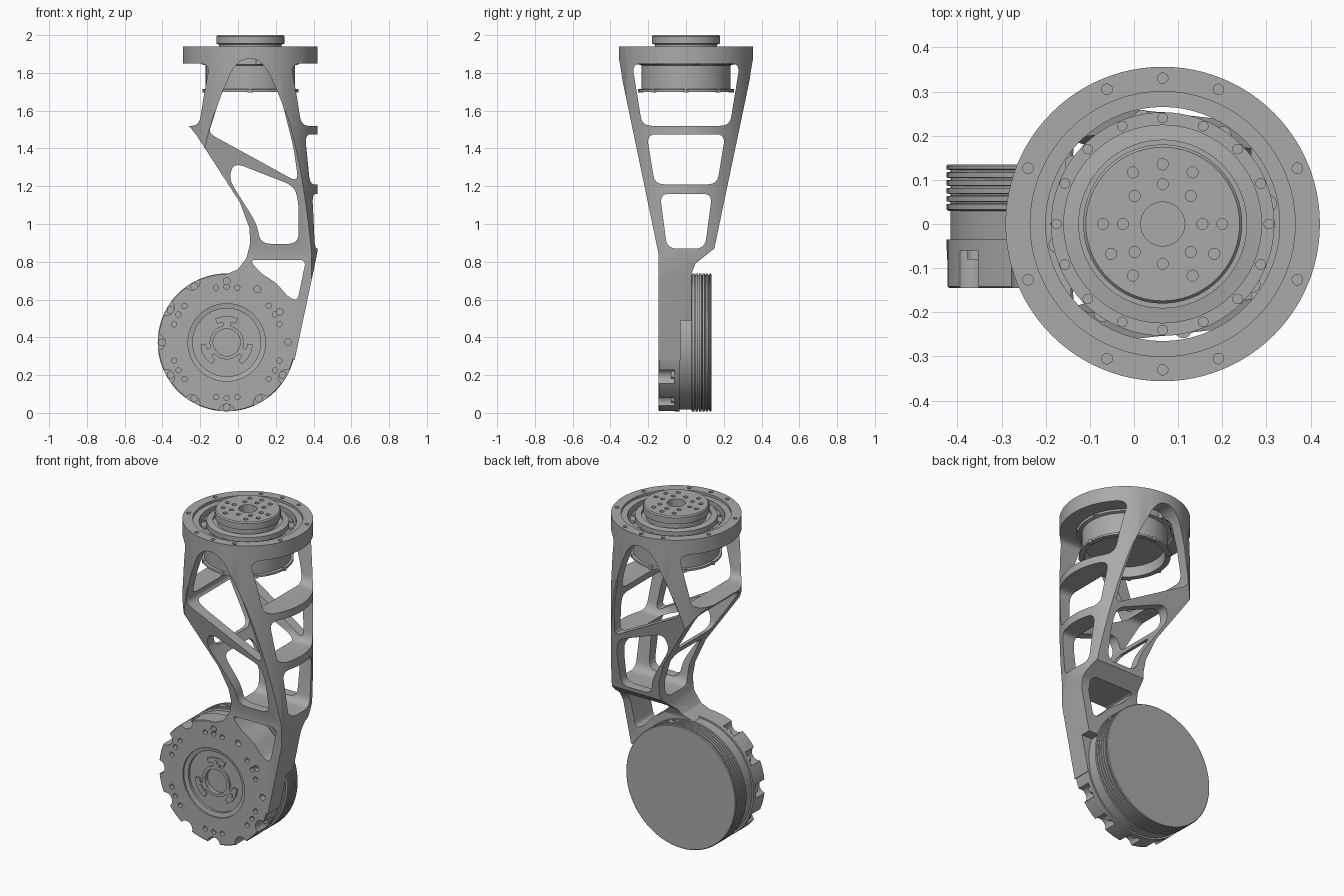
import bpy, bmesh, math
from mathutils import Vector

cube = bpy.data.objects.get("Cube")
if cube:
    bpy.data.objects.remove(cube, do_unlink=True)

grey = bpy.data.materials.new("machined grey")
grey.use_nodes = True
grey.diffuse_color = (0.4, 0.4, 0.4, 1)
grey.node_tree.nodes["Principled BSDF"].inputs["Base Color"].default_value = (0.4, 0.4, 0.4, 1)

TOP = (0.065, 0)        # x, y of the vertical joint axis
LOW = (-0.06, 0.373)    # x, z of the lower joint axis
PLACE = {"x": lambda u, v, h: (h, u, v),
         "y": lambda u, v, h: (u, h, v),
         "z": lambda u, v, h: (u, v, h)}


def make(name, bm):
    bmesh.ops.remove_doubles(bm, verts=bm.verts, dist=1e-5)
    bmesh.ops.recalc_face_normals(bm, faces=bm.faces)
    mesh = bpy.data.meshes.new(name)
    bm.to_mesh(mesh)
    bm.free()
    mesh.materials.append(grey)
    ob = bpy.data.objects.new(name, mesh)
    bpy.context.collection.objects.link(ob)
    return ob


def fillet(points, radius, steps=6):
    """Round the corners of a closed 2D outline."""
    out, n = [], len(points)
    for i in range(n):
        a, b, c = (Vector(points[j % n]) for j in (i - 1, i, i + 1))
        p = b + (a - b).normalized() * min(radius, (a - b).length * 0.45)
        q = b + (c - b).normalized() * min(radius, (c - b).length * 0.45)
        for s in range(steps + 1):
            t = s / steps
            out.append(p.lerp(b, t).lerp(b.lerp(q, t), t))
    return out


def add_prism(bm, points, axis, lo, hi):
    rows = [[bm.verts.new(PLACE[axis](p[0], p[1], h)) for p in points] for h in (lo, hi)]
    n = len(points)
    bm.faces.new(rows[0])
    bm.faces.new(rows[1][::-1])
    for i in range(n):
        j = (i + 1) % n
        bm.faces.new((rows[0][i], rows[0][j], rows[1][j], rows[1][i]))


def prism(name, points, axis, lo, hi, radius=0):
    bm = bmesh.new()
    add_prism(bm, fillet(points, radius) if radius else points, axis, lo, hi)
    return make(name, bm)


def circle(centre, r, n):
    return [(centre[0] + r * math.cos(math.tau * i / n),
             centre[1] + r * math.sin(math.tau * i / n)) for i in range(n)]


def polar(centre, r, degrees):
    a = math.radians(degrees)
    return (centre[0] + r * math.cos(a), centre[1] + r * math.sin(a))


def pins(name, spots, r, axis, lo, hi, n=16):
    """Several small cylinders in one object."""
    bm = bmesh.new()
    for spot in spots:
        add_prism(bm, circle(spot, r, n), axis, lo, hi)
    return make(name, bm)


def lathe(name, profile, axis, centre, n=72):
    """Revolve (radius, height) points around an axis."""
    bm = bmesh.new()
    rows = [[bm.verts.new(PLACE[axis](*c, h)) for c in circle(centre, r, n)] for r, h in profile]
    for a, b in zip(rows, rows[1:]):
        for i in range(n):
            j = (i + 1) % n
            bm.faces.new((a[i], a[j], b[j], b[i]))
    return make(name, bm)


def combine(ob, other, mode="DIFFERENCE"):
    other.hide_render = True
    mod = ob.modifiers.new("cut", "BOOLEAN")
    mod.operation, mod.object, mod.solver = mode, other, "EXACT"
    bpy.context.view_layer.update()
    mesh = bpy.data.meshes.new_from_object(ob.evaluated_get(bpy.context.evaluated_depsgraph_get()))
    ob.modifiers.clear()
    ob.data = mesh
    bpy.data.objects.remove(other, do_unlink=True)


# Leg frame: front outline, side taper and round column intersected
frame = prism("leg_frame", [
    (-0.3, 1.94), (0.44, 1.94), (0.43, 0.9), (0.41, 0.8), (0.3, 0.28), (0, 0.4), (-0.1, 0.7),
    (-0.06, 0.735), (0, 0.76), (0.045, 0.82), (0.065, 0.9), (0.06, 0.98), (0.01, 1.115),
    (-0.22, 1.47), (-0.255, 1.515), (-0.3, 1.53)], "y", -0.5, 0.5)
combine(frame, prism("side_taper", [
    (-0.36, 2), (0.36, 2), (0.355, 1.85), (0.15, 0.87), (0.1, 0.83), (0.05, 0.79), (0.03, 0.74),
    (0.03, 0.49), (-0.03, 0.49), (-0.03, 0.1), (-0.145, 0.1), (-0.145, 0.84), (-0.355, 1.85)],
    "x", -1, 1), "INTERSECT")
combine(frame, prism("column", circle(TOP, 0.356, 96), "z", 0, 3), "INTERSECT")

# Front windows, cut straight through the depth
arch = [(-0.155, 1.48), (-0.14, 1.53), (-0.087, 1.69), (-0.025, 1.83), (0.02, 1.868), (0.065, 1.878),
        (0.11, 1.868), (0.155, 1.82), (0.235, 1.64), (0.295, 1.4), (0.32, 1.22)]
middle = [(-0.05, 1.24), (-0.02, 1.325), (0.3, 1.2), (0.322, 1.1), (0.32, 0.895), (0.12, 0.895), (0.1, 1.0)]
low = [(0.06, 0.81), (0.36, 0.81), (0.315, 0.595), (0.27, 0.61), (0.2, 0.69), (0.12, 0.74)]
for pts, r in ((arch, 0.05), (middle, 0.055), (low, 0.035)):
    combine(frame, prism("front_window", pts, "y", -0.6, 0.6, r))

# Side windows, cut straight through the width
for bottom, top, w0, w1 in ((1.52, 1.85, 0.232, 0.285), (1.21, 1.475, 0.165, 0.208), (0.87, 1.16, 0.1, 0.138)):
    combine(frame, prism("side_window", [(-w0, bottom), (w0, bottom), (w1, top), (-w1, top)], "x", -1, 1, 0.05))

# Seats for the two joints and the bolt holes in the top ring
combine(frame, prism("motor_seat", circle(TOP, 0.265, 72), "z", 1.68, 3))
combine(frame, prism("ring_step", circle(TOP, 0.3, 72), "z", 1.925, 3))
combine(frame, prism("disc_seat", circle(LOW, 0.35, 72), "y", -1, 1))
ring_angles = [a for a in range(0, 720, 45) if a % 180 not in (0, 90)] + [180, 540]
combine(frame, pins("ring_holes", [polar(TOP, 0.33, a / 2) for a in ring_angles], 0.012, "z", 1.91, 2))

# Upper joint motor
upper = lathe("upper_motor", [
    (0, 1.76), (0.215, 1.76), (0.22, 1.7), (0.25, 1.7), (0.25, 1.712), (0.236, 1.715), (0.236, 1.84),
    (0.253, 1.845), (0.253, 1.9), (0.225, 1.9), (0.225, 1.93), (0.19, 1.935), (0.19, 1.92),
    (0.165, 1.92), (0.165, 1.95), (0.18, 1.955), (0.18, 1.993), (0.174, 2), (0, 2)], "z", TOP)
spots = [polar(TOP, 0.09, a) for a in range(0, 360, 45)]
spots += [polar(TOP, 0.135, a) for a in (0, 60, 90, 120, 180, 210, 240, 300, 330)]
combine(upper, pins("cap_holes", spots, 0.0125, "z", 1.97, 2.1))
combine(upper, prism("cap_bore", circle(TOP, 0.05, 32), "z", 1.9, 2.1))
around = [polar(TOP, 0.24, 22.5 * i) for i in range(16)]
pins("upper_motor_screws", around, 0.012, "z", 1.89, 1.908)
pins("upper_motor_lugs", [polar(TOP, 0.243, 11 + 45 * i) for i in range(8)], 0.02, "z", 1.845, 1.885)
pins("upper_motor_studs", around[::2], 0.014, "z", 1.695, 1.716)

# Lower joint motor, with cooling grooves round the rim
rim = [(0, -0.06), (0.355, -0.06), (0.355, 0.03), (0.36, 0.03)]
for i in range(5):
    y = 0.033 + 0.018 * i
    rim += [(0.365, y), (0.365, y + 0.012), (0.356, y + 0.013), (0.356, y + 0.017)]
lathe("lower_motor", rim + [(0.365, 0.124), (0.365, 0.131), (0.361, 0.135), (0, 0.135)], "y", LOW)

# Front flange with bolt pockets, hub recess and holes
flange = lathe("lower_flange", [
    (0, -0.1), (0.072, -0.1), (0.072, -0.125), (0.09, -0.125), (0.09, -0.115), (0.18, -0.115), (0.18, -0.13),
    (0.205, -0.135), (0.205, -0.145), (0.361, -0.145), (0.365, -0.141), (0.365, -0.035), (0, -0.035)], "y", LOW)
pockets = [polar(LOW, 0.368, a) for a in range(120, 331, 30)]
combine(flange, pins("bolt_pockets", pockets, 0.042, "y", -0.2, -0.06, 24))
small = [polar(LOW, 0.295, a + d) for a in (30, 90, 150, 210, 270, 330) for d in (-11, 0, 11)]
combine(flange, pins("flange_holes", small, 0.014, "y", -0.2, -0.12))
combine(flange, pins("bolt_holes", [polar(LOW, 0.325, a) for a in (0, 30, 60, 90)], 0.018, "y", -0.2, -0.11))
pins("flange_bolts", [polar(LOW, 0.343, a) for a in range(120, 331, 30)], 0.02, "y", -0.08, -0.055)

# Three T-shaped hub spokes with a screw each
for i in range(3):
    turn = math.radians(120 * i)
    tee = [(-0.02, 0.07), (0.02, 0.07), (0.02, 0.105), (0.05, 0.1), (0.06, 0.125), (0.02, 0.14),
           (-0.02, 0.14), (-0.06, 0.125), (-0.05, 0.1), (-0.02, 0.105)]
    pts = [(LOW[0] + u * math.cos(turn) - v * math.sin(turn),
            LOW[1] + u * math.sin(turn) + v * math.cos(turn)) for u, v in tee]
    prism("hub_spoke", pts, "y", -0.125, -0.11)
pins("hub_screws", [polar(LOW, 0.115, 90 + 120 * i) for i in range(3)], 0.013, "y", -0.13, -0.12)

# Smooth the round surfaces and keep the machined edges crisp
bpy.ops.object.select_all(action="DESELECT")
for ob in bpy.context.collection.objects:
    if ob.type == "MESH" and grey.name in ob.data.materials:
        ob.select_set(True)
        bpy.context.view_layer.objects.active = ob
bpy.ops.object.shade_smooth_by_angle(angle=math.radians(30))
